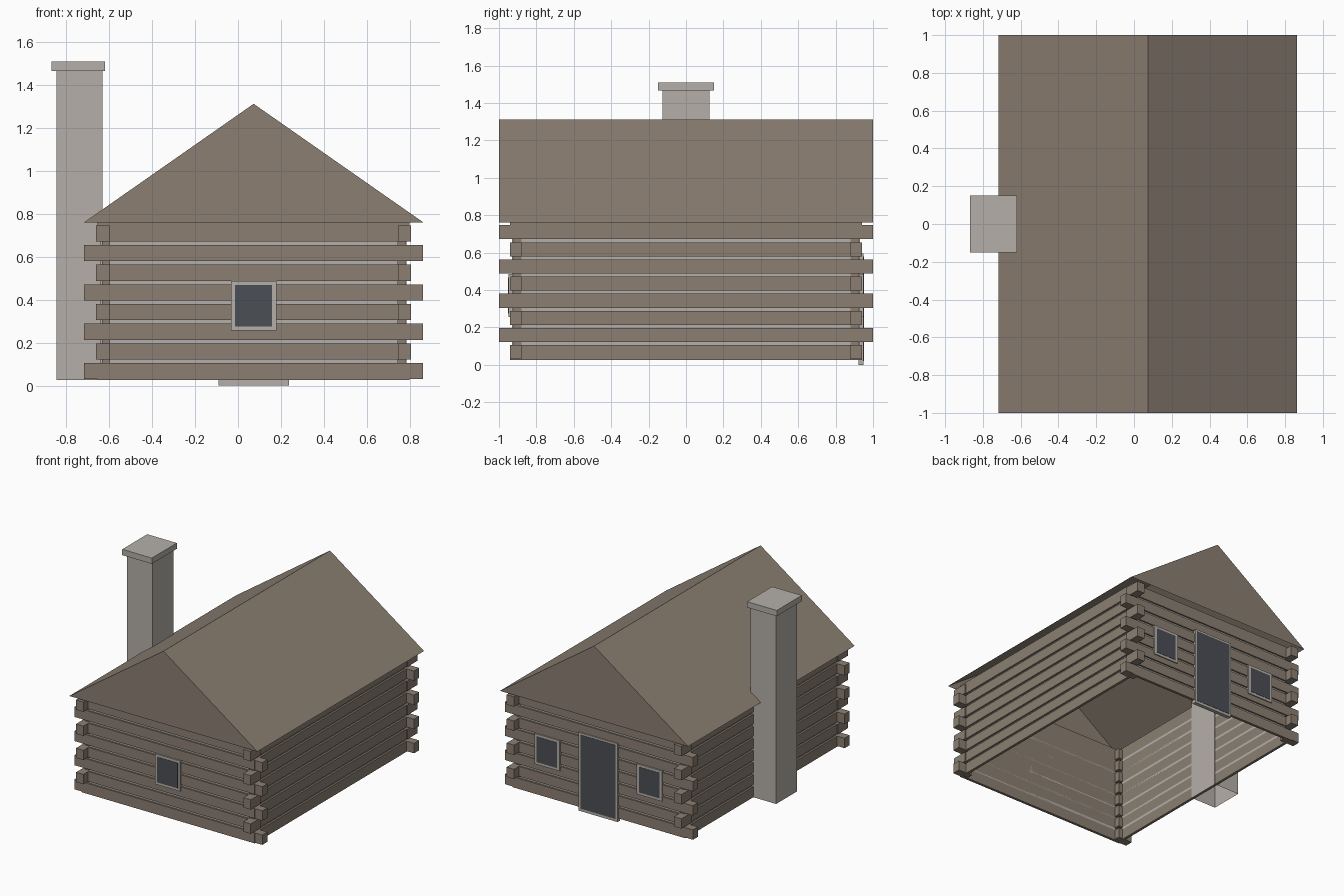
import bpy, bmesh

cube = bpy.data.objects.get("Cube")
if cube:
    bpy.data.objects.remove(cube, do_unlink=True)


def material(name, rgb):
    mat = bpy.data.materials.new(name)
    mat.use_nodes = True
    mat.diffuse_color = (*rgb, 1)
    bsdf = mat.node_tree.nodes["Principled BSDF"]
    bsdf.inputs["Base Color"].default_value = (*rgb, 1)
    bsdf.inputs["Roughness"].default_value = 0.9
    return mat


WOOD = material("weathered wood", (0.26, 0.213, 0.17))
STONE = material("pale stone", (0.46, 0.43, 0.395))
GLASS = material("dark pane", (0.07, 0.077, 0.09))

CX = 0.073                      # centre line of the house
HX, HY = 0.727, 0.942           # half size over the log faces
BASE, EAVE, RIDGE = 0.025, 0.761, 1.313
ROWS, PITCH, LOG = 8, 0.0917, 0.075


def finish(name, bm, mat):
    bmesh.ops.recalc_face_normals(bm, faces=bm.faces)
    mesh = bpy.data.meshes.new(name)
    bm.to_mesh(mesh)
    bm.free()
    mesh.materials.append(mat)
    obj = bpy.data.objects.new(name, mesh)
    bpy.context.collection.objects.link(obj)
    return obj


def add_box(bm, xs, ys, zs, open_ends=""):
    """Box between the given limits; optionally without bottom or top."""
    verts = bmesh.ops.create_cube(bm, size=1)["verts"]
    for v in verts:
        v.co = [sum(r) / 2 + c * abs(r[1] - r[0]) for c, r in zip(v.co, (xs, ys, zs))]
    doomed = []
    for f in {f for v in verts for f in v.link_faces}:
        z = f.calc_center_median().z
        if ("bottom" in open_ends and abs(z - zs[0]) < 1e-5) or \
           ("top" in open_ends and abs(z - zs[1]) < 1e-5):
            doomed.append(f)
    bmesh.ops.delete(bm, geom=doomed, context="FACES")


def box(name, xs, ys, zs, mat, open_ends=""):
    bm = bmesh.new()
    add_box(bm, xs, ys, zs, open_ends)
    return finish(name, bm, mat)


# Thin inner wall shell, open above and below
SX, SY = HX - 0.02, HY - 0.02
box("wall_shell", (CX - SX, CX + SX), (-SY, SY), (BASE, EAVE), WOOD, "bottom top")

# Log courses, crossing corner ends, and mortar strips
logs, ends, mortar = bmesh.new(), bmesh.new(), bmesh.new()
for i in range(ROWS):
    z0 = 0.03 + i * PITCH
    z1 = z0 + LOG
    log_z = (BASE if i == 0 else z0, EAVE if i == ROWS - 1 else z1)
    gap_z = (z1, z0 + PITCH)
    for s in (-1, 1):
        add_box(logs, (CX - HX, CX + HX), (s * SY, s * HY), log_z)
        add_box(logs, (CX + s * SX, CX + s * HX), (-SY, SY), log_z)
        if i < ROWS - 1:
            add_box(mortar, (CX - 0.672, CX + 0.672), (s * SY, s * (SY + 0.008)), gap_z)
            add_box(mortar, (CX + s * SX, CX + s * (SX + 0.006)), (-0.88, 0.88), gap_z)
        for t in (-1, 1):
            reach_x, reach_y = (0.79, HY - 0.001) if i % 2 == 0 else (0.734, 1.0)
            add_box(ends, (CX + s * 0.672, CX + s * reach_x), (t * 0.88, t * reach_y), (z0, z1))
finish("wall_logs", logs, WOOD)
finish("crossed_log_ends", ends, WOOD)
finish("mortar_strips", mortar, STONE)

# Hollow gabled roof
bm = bmesh.new()
rows = [[bm.verts.new((CX + x, y, z)) for x, z in ((-0.79, EAVE), (0, RIDGE), (0.79, EAVE))]
        for y in (-1, 1)]
front, back = rows
bm.faces.new(front)
bm.faces.new(back[::-1])
for k in (0, 1):
    bm.faces.new((front[k], back[k], back[k + 1], front[k + 1]))
finish("roof", bm, WOOD)

# Chimney
box("chimney_stack", (-0.846, -0.631), (-0.126, 0.126), (BASE, 1.468), STONE, "bottom")
box("chimney_cap", (-0.868, -0.619), (-0.15, 0.15), (1.466, 1.51), STONE)


# Framed openings on the end walls
def opening(name, x, side, width, zs, pane_zs, border):
    y = side * HY
    h = width / 2
    box(name + "_frame", (x - h, x + h), (y - side * 0.02, y + side * 0.008), zs, STONE)
    h -= border
    box(name + "_pane", (x - h, x + h), (y, y + side * 0.01), pane_zs, GLASS)


WIN, WIN_PANE = (0.256, 0.487), (0.275, 0.468)
opening("front_window", CX, -1, 0.212, WIN, WIN_PANE, 0.02)
opening("back_window_left", CX + 0.43, 1, 0.212, WIN, WIN_PANE, 0.02)
opening("back_window_right", CX - 0.43, 1, 0.212, WIN, WIN_PANE, 0.02)
opening("door", CX, 1, 0.327, (0, 0.595), (0.02, 0.58), 0.016)
